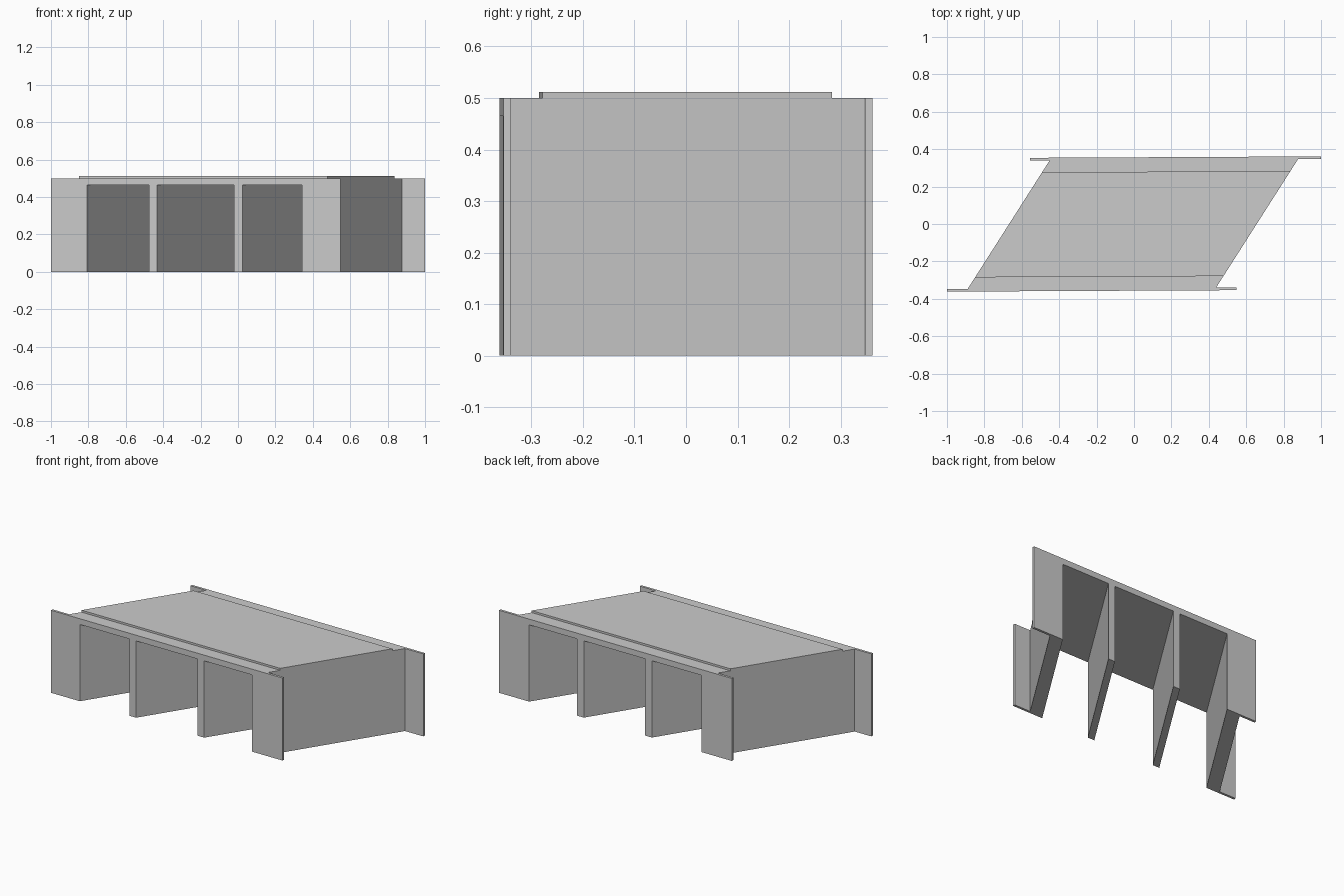
import bpy, bmesh

if "Cube" in bpy.data.objects:
    bpy.data.objects.remove(bpy.data.objects["Cube"])

SKEW, TILT = 0.64, 0.005      # plan skew of the barrels, slight tilt of the long edges
TOP, SOFFIT = 0.5, 0.465
# skewed wall faces bounding the three openings
OPENINGS = [(-0.580, -0.249), (-0.204, 0.206), (0.251, 0.571)]
LEFT, RIGHT = -0.670, 0.658   # outer faces of the end walls


def place(u, v, z):
    """Skewed plan coordinates to world."""
    x = u + SKEW * v
    return (x, v + TILT * x, z)


def extrude(name, profile0, profile1, v0, v1):
    """Solid between two (u, z) profiles at depths v0 and v1."""
    bm = bmesh.new()
    a = [bm.verts.new(place(u, v0, z)) for u, z in profile0]
    b = [bm.verts.new(place(u, v1, z)) for u, z in profile1]
    bm.faces.new(a)
    bm.faces.new(b[::-1])
    n = len(a)
    for i in range(n):
        j = (i + 1) % n
        bm.faces.new((a[i], b[i], b[j], a[j]))
    bmesh.ops.recalc_face_normals(bm, faces=bm.faces)
    mesh = bpy.data.meshes.new(name)
    bm.to_mesh(mesh)
    bm.free()
    obj = bpy.data.objects.new(name, mesh)
    bpy.context.collection.objects.link(obj)
    return obj


def comb(left, right):
    """Deck with walls hanging down between the openings."""
    pts = [(left, TOP), (left, 0)]
    for a, b in OPENINGS:
        pts += [(a, 0), (a, SOFFIT), (b, SOFFIT), (b, 0)]
    return pts + [(right, 0), (right, TOP)]


def headwall(name, x0, x1, v0, v1):
    """Thin end wall with square wing ends at x0 and x1."""
    extrude(name, *[comb(x0 - SKEW * v, x1 - SKEW * v) for v in (v0, v1)], v0, v1)


# Barrel: deck, two piers and two end walls
extrude("culvert_barrel", comb(LEFT, RIGHT), comb(LEFT, RIGHT), -0.342, 0.342)

# Head walls with wings at front and back
headwall("front_headwall", -1.0, 0.547, -0.3565, -0.342)
headwall("back_headwall", -0.555, 1.0, 0.342, 0.3565)

# Road surface on the deck
road = [(LEFT, TOP), (RIGHT, TOP), (RIGHT, 0.512), (LEFT, 0.512)]
extrude("road_surface", road, road, -0.281, 0.279)
